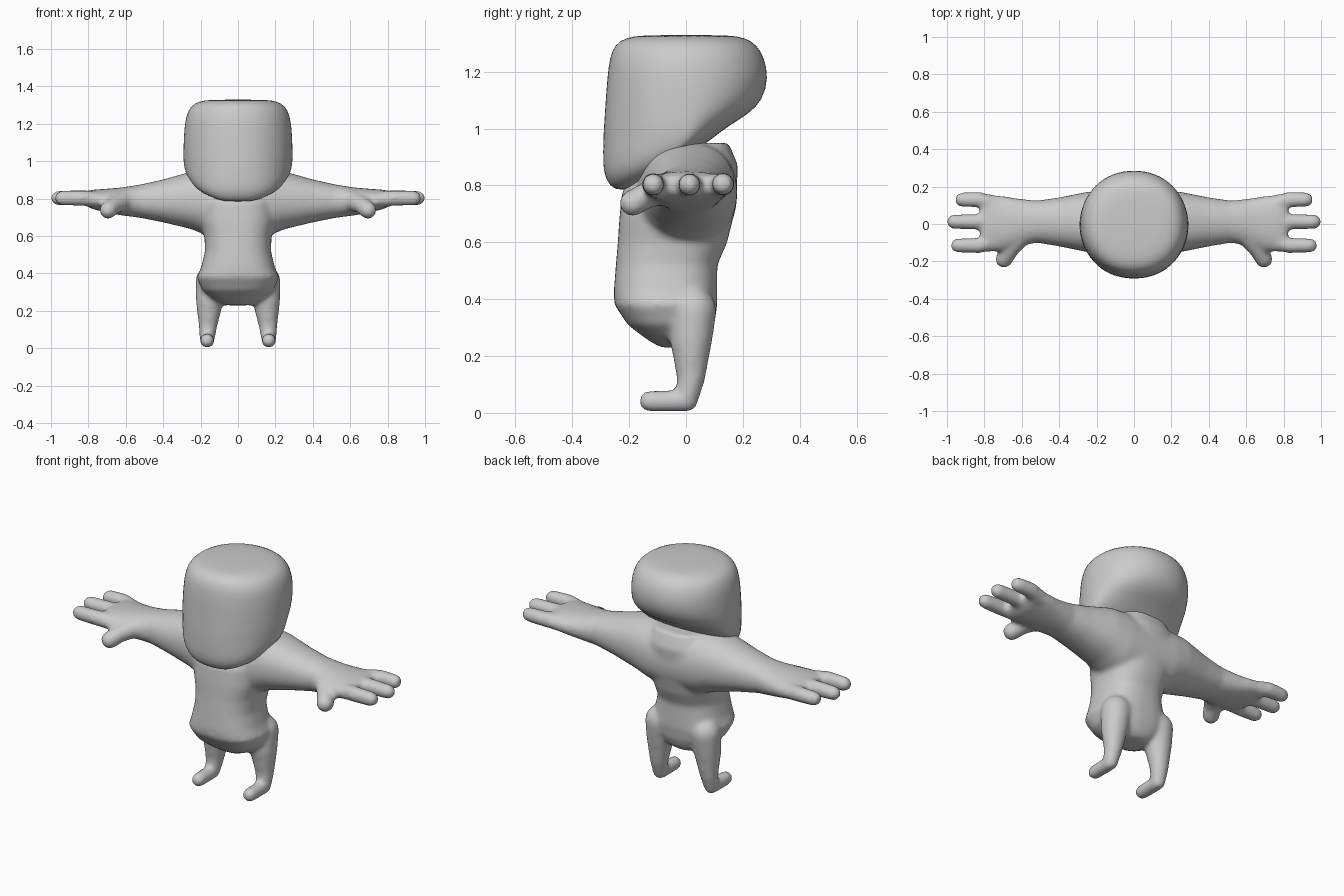
import bpy, bmesh, math
from mathutils import Vector

cube = bpy.data.objects.get("Cube")
if cube:
    bpy.data.objects.remove(cube, do_unlink=True)

grey = bpy.data.materials.new("plain grey")
grey.use_nodes = True
grey.diffuse_color = (0.6, 0.6, 0.6, 1)
grey.node_tree.nodes["Principled BSDF"].inputs["Base Color"].default_value = (0.6, 0.6, 0.6, 1)


def finish(bm, name):
    bmesh.ops.recalc_face_normals(bm, faces=bm.faces)
    mesh = bpy.data.meshes.new(name)
    bm.to_mesh(mesh)
    bm.free()
    mesh.materials.append(grey)
    mesh.polygons.foreach_set("use_smooth", [True] * len(mesh.polygons))
    obj = bpy.data.objects.new(name, mesh)
    bpy.context.collection.objects.link(obj)
    return obj


def oval(low, mid, high, half, power, sides):
    """Closed outline: different depth before and behind its widest line."""
    for i in range(sides):
        a = math.tau * i / sides
        c, s = math.cos(a), math.sin(a)
        u = half * math.copysign(abs(c) ** (2 / power), c)
        v = math.copysign(abs(s) ** (2 / power), s)
        yield u, mid + v * (high - mid if v > 0 else mid - low)


def skin(bm, rings):
    """Skin a list of point rings and close both ends."""
    loops = [[bm.verts.new(p) for p in ring] for ring in rings]
    for a, b in zip(loops, loops[1:]):
        for i in range(len(a)):
            j = (i + 1) % len(a)
            bm.faces.new((a[i], a[j], b[j], b[i]))
    bm.faces.new(loops[0])
    bm.faces.new(loops[-1])


def limb(bm, joints, side, sides=20, steps=5):
    """Chain of round-ended tapering segments through (x, y, z, radius) joints."""
    for a, b in zip(joints, joints[1:]):
        start, end = (Vector((side * x, y, z)) for x, y, z, r in (a, b))
        axis = (end - start).normalized()
        across = axis.orthogonal().normalized()
        upward = axis.cross(across)
        rings = []
        for centre, r, first in ((start, a[3], -85), (end, b[3], 0)):
            for k in range(steps + 1):
                tilt = math.radians(first + 85 * k / steps)
                middle = centre + axis * r * math.sin(tilt)
                rings.append([middle + r * math.cos(tilt) * (across * math.cos(t) + upward * math.sin(t))
                              for t in (math.tau * i / sides for i in range(sides))])
        skin(bm, rings)


# Head: height, front, widest line, back, half width
head_rows = [
    (0.785, -0.245, -0.225, -0.20, 0.07), (0.80, -0.268, -0.21, -0.17, 0.125),
    (0.83, -0.285, -0.17, -0.12, 0.19), (0.87, -0.292, -0.11, -0.05, 0.24),
    (0.92, -0.293, -0.04, 0.03, 0.275), (0.97, -0.292, 0, 0.10, 0.29),
    (1.01, -0.29, 0, 0.15, 0.293), (1.05, -0.287, 0, 0.22, 0.293),
    (1.10, -0.284, 0, 0.272, 0.292), (1.18, -0.278, 0, 0.292, 0.288),
    (1.25, -0.27, 0, 0.277, 0.277), (1.295, -0.252, 0, 0.25, 0.253),
    (1.32, -0.215, 0, 0.21, 0.213), (1.33, -0.15, 0, 0.15, 0.15)]
bm = bmesh.new()
skin(bm, [[(x, y, z) for x, y in oval(f, m, b, w, 2.1, 32)]
          for z, f, m, b, w in head_rows])
head = finish(bm, "head")
round_head = head.modifiers.new("round", 'SUBSURF')
round_head.levels = round_head.render_levels = 1

# Torso: height, front, back, half width
torso_rows = [
    (0.23, -0.09, 0.05, 0.07), (0.26, -0.14, 0.08, 0.13), (0.31, -0.205, 0.10, 0.19),
    (0.38, -0.252, 0.11, 0.22), (0.43, -0.254, 0.11, 0.198), (0.52, -0.247, 0.11, 0.176),
    (0.60, -0.24, 0.145, 0.18), (0.68, -0.235, 0.165, 0.2), (0.78, -0.225, 0.178, 0.2),
    (0.87, -0.16, 0.183, 0.2), (0.95, -0.03, 0.15, 0.14)]
bm = bmesh.new()
skin(bm, [[(x, y, z) for x, y in oval(f, (f + b) / 2, b, w, 2.5, 40)]
          for z, f, b, w in torso_rows])

# Arm and palm: distance out, front, back, bottom, top
arm_rows = [
    (0, -0.17, 0.18, 0.58, 0.955), (0.16, -0.17, 0.18, 0.60, 0.955),
    (0.25, -0.15, 0.172, 0.637, 0.945), (0.40, -0.12, 0.142, 0.673, 0.903),
    (0.52, -0.10, 0.125, 0.697, 0.876), (0.62, -0.12, 0.136, 0.71, 0.86),
    (0.70, -0.145, 0.15, 0.725, 0.853), (0.78, -0.15, 0.16, 0.745, 0.848),
    (0.82, -0.13, 0.14, 0.77, 0.835)]
fingers = [(0.13, 0.92, 0.805), (0.012, 0.962, 0.803), (-0.115, 0.942, 0.803)]
for side in (-1, 1):
    skin(bm, [[(side * x, y, (lo + hi) / 2 + z)
               for y, z in oval(-(hi - lo) / 2, 0, (hi - lo) / 2, (b - f) / 2, 2.2, 32)
               for y in [y + (f + b) / 2]]
              for x, f, b, lo, hi in arm_rows])
    for y, tip, z in fingers:
        limb(bm, [(0.72, y * 0.75, 0.79, 0.045), (0.83, y, z, 0.042), (tip, y, z, 0.039)], side)
    # Thumb
    limb(bm, [(0.61, -0.07, 0.79, 0.055), (0.665, -0.14, 0.765, 0.047),
              (0.695, -0.188, 0.738, 0.047)], side)
    # Leg and foot
    limb(bm, [(0.145, 0.025, 0.36, 0.083), (0.152, 0.018, 0.25, 0.074),
              (0.16, 0.018, 0.13, 0.052), (0.165, 0.003, 0.042, 0.039),
              (0.165, -0.128, 0.041, 0.038)], side)
body = finish(bm, "body")

# Fuse the body parts into one soft skin
remesh = body.modifiers.new("fuse", 'REMESH')
remesh.mode = 'VOXEL'
remesh.voxel_size = 0.012
remesh.use_smooth_shade = True
soften = body.modifiers.new("soften", 'SMOOTH')
soften.factor = 0.5
soften.iterations = 10
